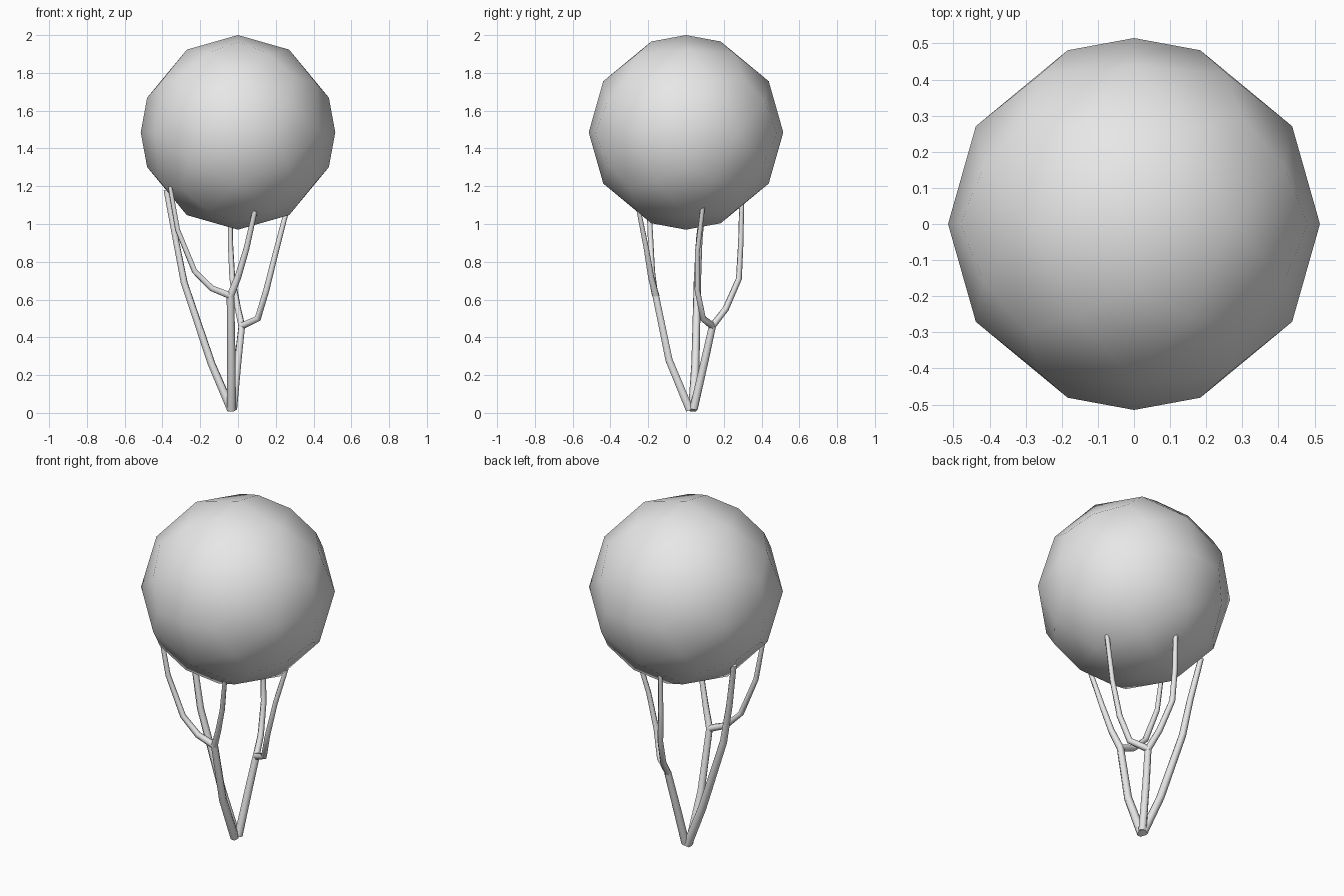
import bpy
import bmesh
from mathutils import Vector

cube = bpy.data.objects.get("Cube")
if cube:
    bpy.data.objects.remove(cube, do_unlink=True)

grey = bpy.data.materials.new("light grey")
grey.use_nodes = True
colour = (0.8, 0.8, 0.8, 1)
grey.diffuse_color = colour
grey.node_tree.nodes["Principled BSDF"].inputs["Base Color"].default_value = colour

RADIUS = 0.515
CENTRE = Vector((0, 0, 2 - RADIUS))


def hull(points):
    bm = bmesh.new()
    for p in points:
        bm.verts.new(p)
    bmesh.ops.convex_hull(bm, input=bm.verts[:])
    return bm


def make_crown():
    """Faceted ball: an icosahedron with its edges and faces pushed out to a sphere."""
    phi = (1 + 5 ** 0.5) / 2
    corners = []
    for a in (-phi, phi):
        for b in (-1, 1):
            corners += [Vector((a, b, 0)), Vector((0, a, b)), Vector((b, 0, a))]
    core = hull(corners)
    points = corners + [f.calc_center_median() for f in core.faces]
    points += [(e.verts[0].co + e.verts[1].co) / 2 for e in core.edges]
    core.free()
    bm = hull([p.normalized() * RADIUS + CENTRE for p in points])
    bmesh.ops.recalc_face_normals(bm, faces=bm.faces[:])
    for f in bm.faces:
        f.smooth = True
    mesh = bpy.data.meshes.new("crown")
    bm.to_mesh(mesh)
    bm.free()
    mesh.materials.append(grey)
    bpy.context.collection.objects.link(bpy.data.objects.new("crown", mesh))


def make_stem(name, path, start, end):
    """Tapered six-sided tube along a path."""
    curve = bpy.data.curves.new(name, "CURVE")
    curve.dimensions = "3D"
    curve.bevel_depth = 1
    curve.bevel_resolution = 1
    curve.use_fill_caps = True
    spline = curve.splines.new("POLY")
    spline.points.add(len(path) - 1)
    for i, (point, co) in enumerate(zip(spline.points, path)):
        point.co = (*co, 1)
        point.radius = start + (end - start) * i / (len(path) - 1)
    curve.materials.append(grey)
    ob = bpy.data.objects.new(name, curve)
    bpy.context.collection.objects.link(ob)
    bpy.ops.object.select_all(action="DESELECT")
    ob.select_set(True)
    bpy.context.view_layer.objects.active = ob
    bpy.ops.object.convert(target="MESH")
    bpy.ops.object.shade_smooth_by_angle(angle=1.1)


make_crown()

# Three stems rising from one foot; two of them fork
front_fork = (-0.04, -0.16, 0.62)
back_fork = (0.02, 0.14, 0.46)

make_stem("side_stem", [(-0.035, 0.035, 0.015), (-0.14, 0.05, 0.26), (-0.285, 0.06, 0.69),
                        (-0.33, 0.07, 0.92), (-0.38, 0.1, 1.18)], 0.024, 0.015)
make_stem("front_stem", [(-0.035, 0.02, 0.015), (-0.035, -0.09, 0.28), front_fork], 0.024, 0.02)
make_stem("front_left_branch", [front_fork, (0.0, -0.185, 0.72), (0.045, -0.21, 0.87),
                                (0.09, -0.25, 1.07)], 0.02, 0.013)
make_stem("front_right_branch", [front_fork, (-0.14, -0.17, 0.66), (-0.23, -0.18, 0.75),
                                 (-0.32, -0.19, 0.97), (-0.36, -0.2, 1.2)], 0.02, 0.012)
make_stem("back_stem", [(-0.025, 0.04, 0.02), (0.0, 0.1, 0.28), back_fork], 0.022, 0.019)
make_stem("back_left_branch", [back_fork, (0.105, 0.09, 0.5), (0.15, 0.06, 0.65),
                               (0.2, 0.06, 0.85), (0.265, 0.09, 1.1)], 0.019, 0.013)
make_stem("back_right_branch", [back_fork, (0.0, 0.21, 0.55), (-0.03, 0.28, 0.71),
                                (-0.04, 0.29, 0.9), (-0.04, 0.295, 1.12)], 0.019, 0.013)
